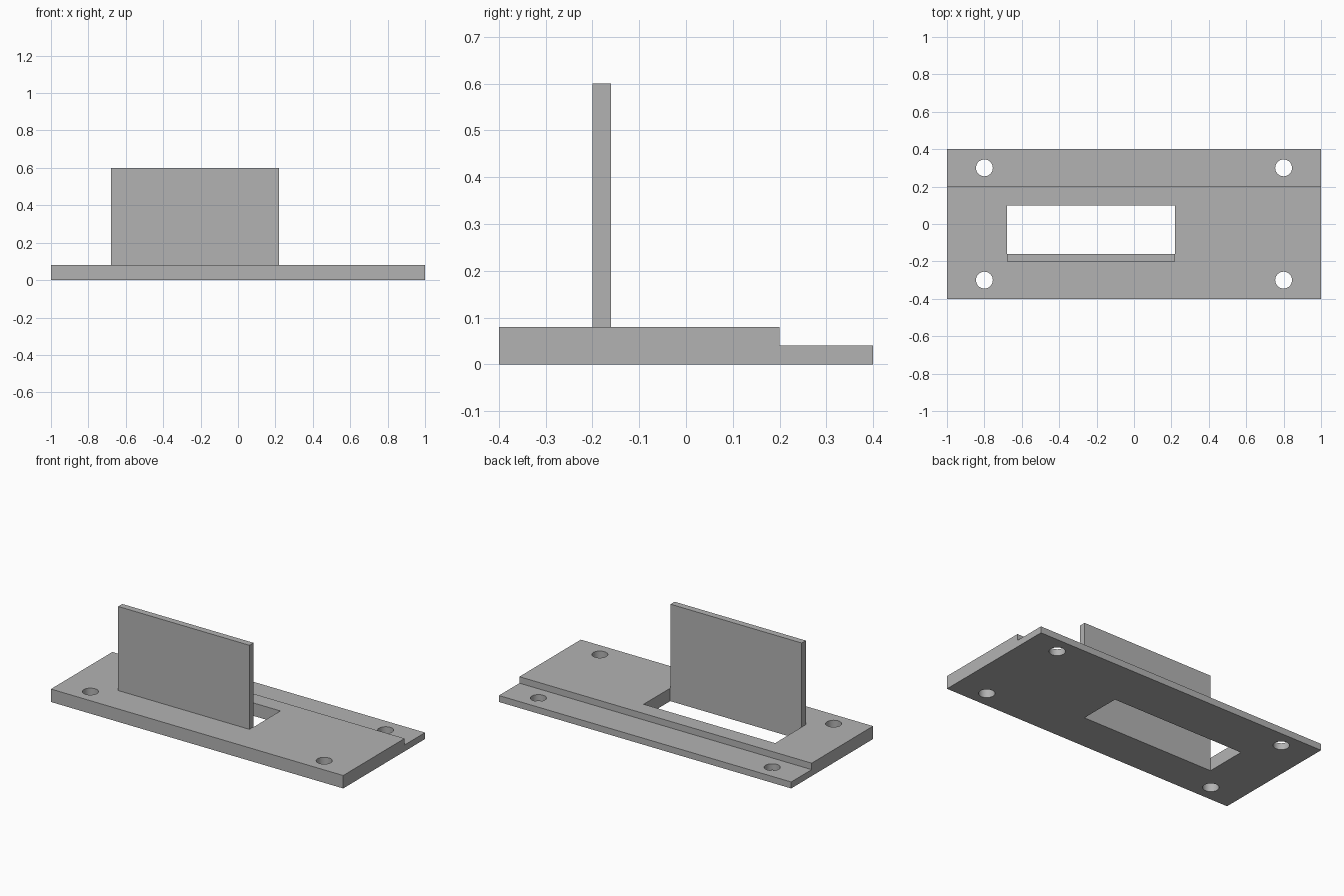
import bpy, bmesh
from math import radians

default = bpy.data.objects.get("Cube")
if default:
    bpy.data.objects.remove(default, do_unlink=True)

grey = bpy.data.materials.new("plain grey")
grey.use_nodes = True
colour = (0.45, 0.45, 0.45, 1)
grey.diffuse_color = colour
grey.node_tree.nodes["Principled BSDF"].inputs["Base Color"].default_value = colour


def extrude(name, points, offset):
    """Solid made by sweeping a flat outline along an offset."""
    bm = bmesh.new()
    face = bm.faces.new([bm.verts.new(p) for p in points])
    swept = bmesh.ops.extrude_face_region(bm, geom=[face])["geom"]
    verts = [v for v in swept if isinstance(v, bmesh.types.BMVert)]
    bmesh.ops.translate(bm, verts=verts, vec=offset)
    bmesh.ops.recalc_face_normals(bm, faces=bm.faces)
    mesh = bpy.data.meshes.new(name)
    bm.to_mesh(mesh)
    bm.free()
    mesh.materials.append(grey)
    obj = bpy.data.objects.new(name, mesh)
    bpy.context.collection.objects.link(obj)
    return obj


def box(name, x0, x1, y0, y1, z0, z1):
    outline = [(x0, y0, z0), (x1, y0, z0), (x1, y1, z0), (x0, y1, z0)]
    return extrude(name, outline, (0, 0, z1 - z0))


def cut(target, cutter):
    """Subtract the cutter from the target, then discard it."""
    cutter.hide_render = True
    mod = target.modifiers.new("cut", "BOOLEAN")
    mod.operation = "DIFFERENCE"
    mod.solver = "EXACT"
    mod.object = cutter
    bpy.context.view_layer.objects.active = target
    bpy.ops.object.modifier_apply(modifier=mod.name)
    bpy.data.objects.remove(cutter, do_unlink=True)


# Base plate with a lowered ledge along the back
TOP, LEDGE = 0.08, 0.04
profile = [(-0.4, 0), (0.4, 0), (0.4, LEDGE), (0.2, LEDGE), (0.2, TOP), (-0.4, TOP)]
base = extrude("base_plate", [(-1, y, z) for y, z in profile], (2, 0, 0))

# Rectangular opening behind the upright
cut(base, box("opening_cutter", -0.68, 0.22, -0.16, 0.1, -0.1, 0.2))

# Four screw holes
for x in (-0.8, 0.8):
    for y in (-0.3, 0.3):
        bpy.ops.mesh.primitive_cylinder_add(vertices=40, radius=0.045, depth=0.4, location=(x, y, 0))
        hole = bpy.context.object
        hole.data.materials.append(grey)
        cut(base, hole)

# Upright plate, flush with the front edge of the opening
upright = box("upright_plate", -0.68, 0.218, -0.2, -0.16, TOP, 0.6)

# Smooth hole walls, sharp edges everywhere else
bpy.ops.object.select_all(action="DESELECT")
base.select_set(True)
bpy.context.view_layer.objects.active = base
bpy.ops.object.shade_smooth_by_angle(angle=radians(30))
